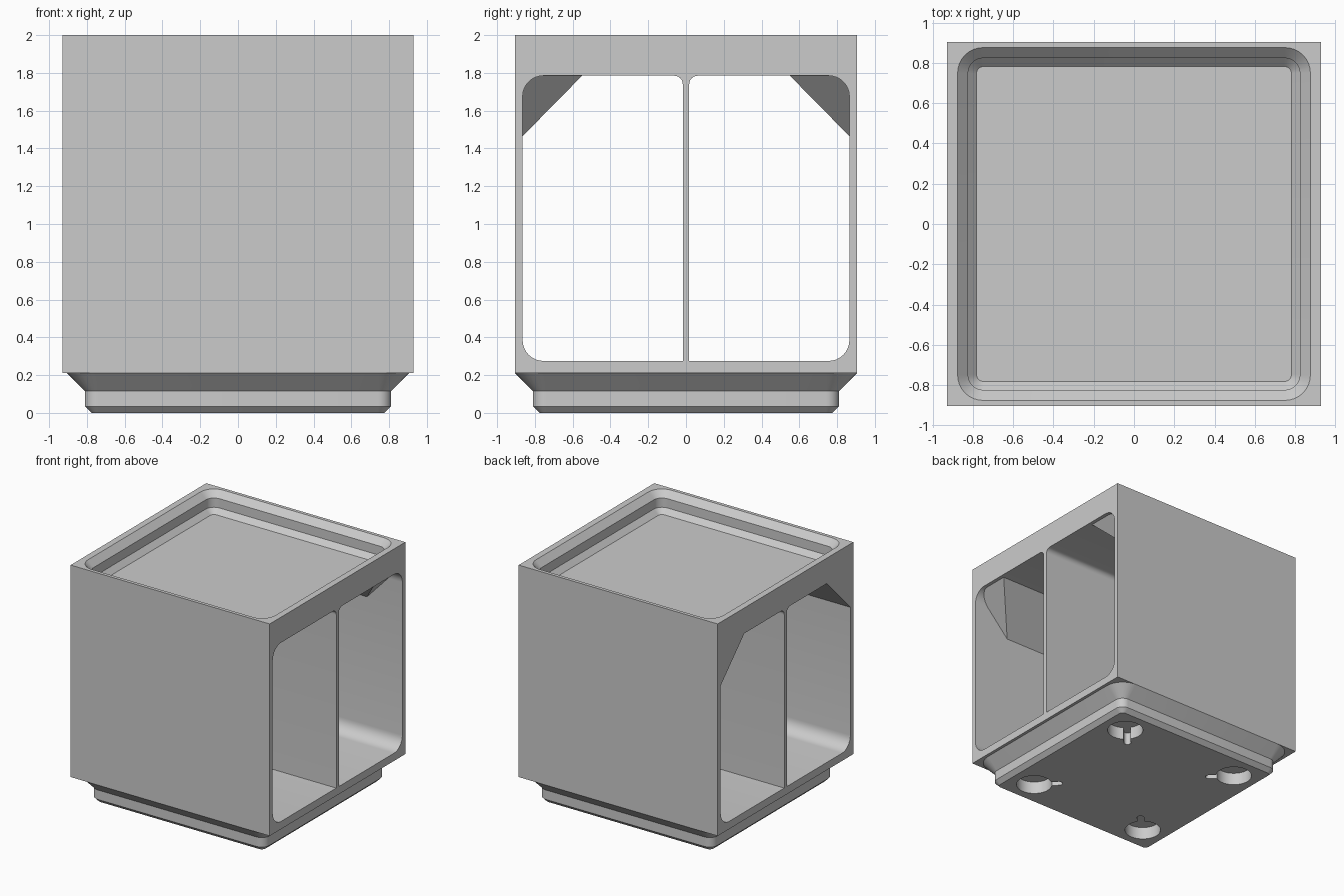
import bpy, bmesh, math
from mathutils import Vector, Matrix

if "Cube" in bpy.data.objects:
    bpy.data.objects.remove(bpy.data.objects["Cube"])

HX, HY, TOP, BASE = 0.93, 0.905, 2.0, 0.21   # body half sizes and height range
CEIL, FLOOR, WALL = 1.785, 0.275, 0.865      # compartment limits

grey = bpy.data.materials.new("light grey plastic")
grey.use_nodes = True
grey.diffuse_color = (0.6, 0.6, 0.6, 1)
grey.node_tree.nodes["Principled BSDF"].inputs["Base Color"].default_value = (0.6, 0.6, 0.6, 1)


def make(name, bm):
    bmesh.ops.recalc_face_normals(bm, faces=bm.faces)
    mesh = bpy.data.meshes.new(name)
    bm.to_mesh(mesh)
    bm.free()
    mesh.materials.append(grey)
    ob = bpy.data.objects.new(name, mesh)
    bpy.context.collection.objects.link(ob)
    return ob


def rounded(x0, x1, y0, y1, radii, steps=8):
    """Rectangle outline with its own radius at each corner, from lower left round to upper left."""
    pts = []
    corners = [(x0, y0, 1, 1), (x1, y0, -1, 1), (x1, y1, -1, -1), (x0, y1, 1, -1)]
    for i, ((cx, cy, sx, sy), r) in enumerate(zip(corners, radii)):
        if r == 0:
            pts.append((cx, cy))
            continue
        for k in range(steps + 1):
            a = math.pi * (1 + i / 2 + k / steps / 2)
            pts.append((cx + sx * r + r * math.cos(a), cy + sy * r + r * math.sin(a)))
    return pts


def loft(name, rings):
    """Solid through matching rings of points, capped at both ends."""
    bm = bmesh.new()
    loops = [[bm.verts.new(p) for p in ring] for ring in rings]
    n = len(loops[0])
    for a, b in zip(loops, loops[1:]):
        for i in range(n):
            j = (i + 1) % n
            bm.faces.new((a[i], a[j], b[j], b[i]))
    bm.faces.new(loops[0])
    bm.faces.new(loops[-1])
    return make(name, bm)


def square_loft(name, sections):
    """Loft of rounded squares given as (height, half width, corner radius)."""
    return loft(name, [[(x, y, z) for x, y in rounded(-h, h, -h, h, [r] * 4)]
                       for z, h, r in sections])


def cut(ob, cutters):
    """Subtract the cutters, keep the result and remove the cutters."""
    for c in cutters:
        c.hide_render = True
        mod = ob.modifiers.new("cut", 'BOOLEAN')
        mod.operation, mod.solver, mod.object = 'DIFFERENCE', 'EXACT', c
    bpy.context.view_layer.update()
    mesh = bpy.data.meshes.new_from_object(ob.evaluated_get(bpy.context.evaluated_depsgraph_get()))
    ob.modifiers.clear()
    ob.data = mesh
    for c in cutters:
        bpy.data.objects.remove(c)


# Body: square block with a stacking recess and two through compartments
bm = bmesh.new()
bmesh.ops.create_cube(bm, size=1, matrix=Matrix.Translation((0, 0, (TOP + BASE) / 2))
                      @ Matrix.Diagonal((2 * HX, 2 * HY, TOP - BASE, 1)))
body = make("body", bm)

recess = square_loft("recess_cutter", [
    (1.828, 0.782, 0.035), (1.87, 0.824, 0.075), (1.948, 0.824, 0.075),
    (2.0, 0.876, 0.125), (2.02, 0.896, 0.145)])
cutters = [recess]
for side in (-1, 1):
    outline = rounded(0.017, WALL, FLOOR, CEIL, (0, 0.11, 0.11, 0.045))
    cutters.append(loft("compartment_cutter",
                        [[(x, side * y, z) for y, z in outline] for x in (-1.1, 1.1)]))
cut(body, cutters)

# Gussets: sloped wedges in the upper corners, flush at one end and ramped at the other
gussets = []
for side, label in ((-1, "front"), (1, "back")):
    tri = [(0.55, CEIL, 0.9), (WALL, 1.465, 0.6), (WALL, CEIL, 0.9)]
    gussets.append(loft(label + "_gusset", [
        [(-HX, side * y, z) for y, z, _ in tri],
        [(x, side * y, z) for y, z, x in tri]]))

# Foot: stepped base with rounded corners
foot = square_loft("foot", [
    (0, 0.776, 0.035), (0.035, 0.811, 0.07), (0.115, 0.811, 0.07), (BASE, HY, 0.165)])

# Magnet pockets, each with a release slot pointing to the centre, as one keyhole outline
R, W, REACH = 0.142, 0.028, 0.2
start = math.asin(W / R)
key = [(R * math.cos(a), R * math.sin(a))
       for a in (start + k / 32 * (2 * math.pi - 2 * start) for k in range(33))]
key += [(REACH + W * math.cos(a), W * math.sin(a))
        for a in (-math.pi / 2 + k / 8 * math.pi for k in range(9))]
pockets = []
for sx in (-1, 1):
    for sy in (-1, 1):
        centre = Vector((sx * 0.567, sy * 0.567, 0))
        turn = Matrix.Rotation(math.atan2(-sy, -sx), 3, 'Z')
        pockets.append(loft("pocket_cutter", [
            [centre + turn @ Vector((x, y, z)) for x, y in key] for z in (-0.05, 0.105)]))
cut(foot, pockets)

# Smooth the rounded corners, keep the edges sharp
for ob in [body, foot] + gussets:
    bpy.ops.object.select_all(action='DESELECT')
    ob.select_set(True)
    bpy.context.view_layer.objects.active = ob
    bpy.ops.object.shade_smooth_by_angle(angle=math.radians(30))
